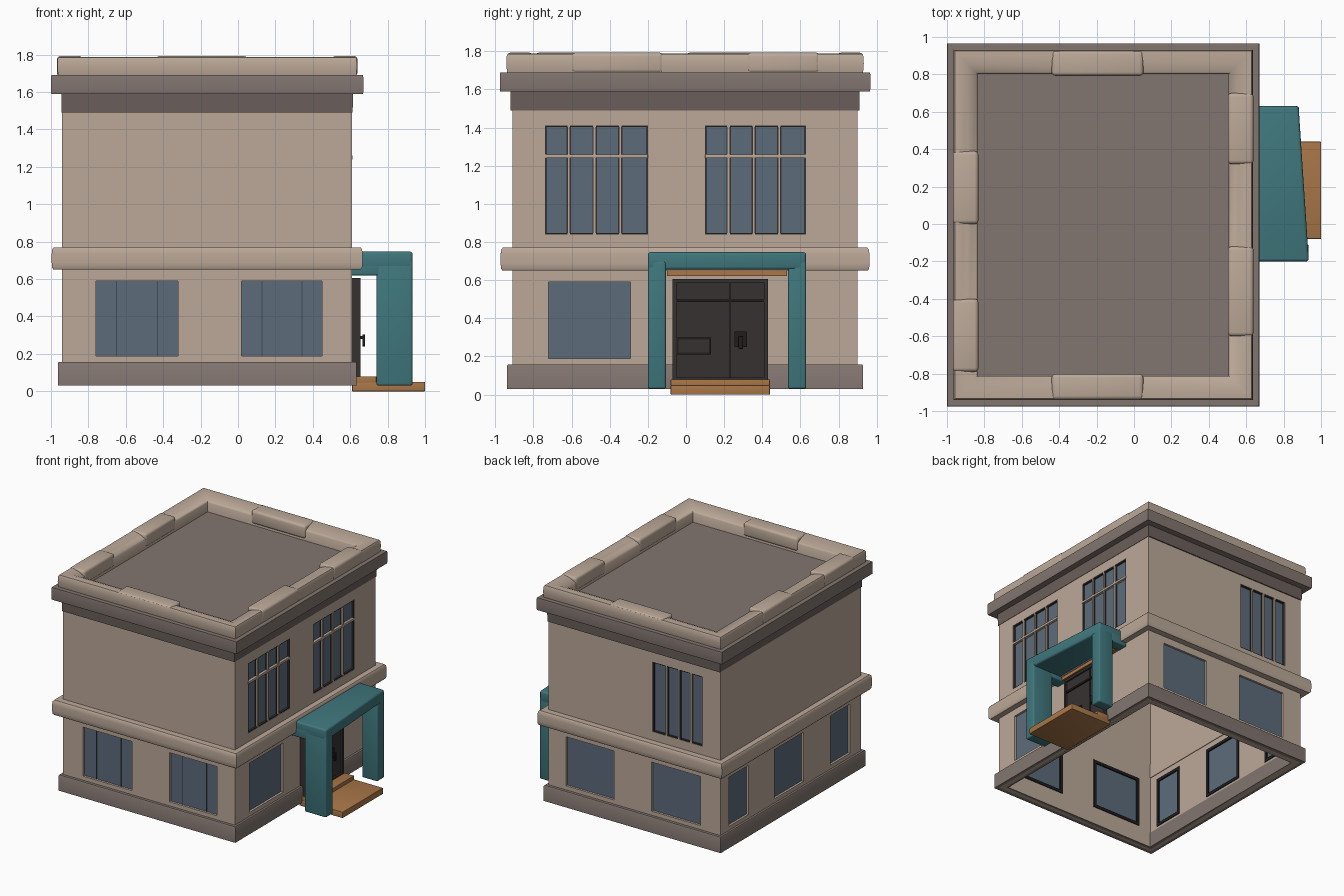
import bpy, bmesh, math

old = bpy.data.objects.get("Cube")
if old:
    bpy.data.objects.remove(old, do_unlink=True)


def material(name, r, g, b):
    m = bpy.data.materials.new(name)
    m.diffuse_color = (r, g, b, 1)
    m.use_nodes = True
    bsdf = next(n for n in m.node_tree.nodes if n.type == 'BSDF_PRINCIPLED')
    bsdf.inputs["Base Color"].default_value = (r, g, b, 1)
    bsdf.inputs["Roughness"].default_value = 0.8
    return m


TAN = material("tan_plaster", 0.5, 0.395, 0.315)
MAUVE = material("mauve_stone", 0.225, 0.18, 0.162)
SHADE = material("dark_brown_stone", 0.145, 0.115, 0.105)
GLASS = material("blue_glass", 0.108, 0.148, 0.195)
SEAM = material("dark_blue_seam", 0.05, 0.07, 0.1)
TEAL = material("teal_paint", 0.05, 0.185, 0.205)
WOOD = material("orange_wood", 0.4, 0.185, 0.065)
DARK = material("dark_door", 0.038, 0.031, 0.031)
BLACK = material("black_metal", 0.014, 0.012, 0.012)

# Wall planes of the building
X0, X1, Y0, Y1 = -0.94, 0.61, -0.91, 0.9


def finish(name, bm, mat, bevel=0):
    bmesh.ops.recalc_face_normals(bm, faces=bm.faces)
    mesh = bpy.data.meshes.new(name)
    bm.to_mesh(mesh)
    bm.free()
    ob = bpy.data.objects.new(name, mesh)
    bpy.context.collection.objects.link(ob)
    if mat:
        mesh.materials.append(mat)
    bpy.ops.object.select_all(action='DESELECT')
    ob.select_set(True)
    bpy.context.view_layer.objects.active = ob
    if bevel:
        mod = ob.modifiers.new("soft_edges", 'BEVEL')
        mod.width, mod.segments = bevel, 3
        bpy.ops.object.modifier_apply(modifier=mod.name)
        bpy.ops.object.shade_smooth_by_angle(angle=math.radians(40))
    return ob


def add_prism(bm, outline, z0, z1):
    low = [bm.verts.new((x, y, z0)) for x, y in outline]
    high = [bm.verts.new((x, y, z1)) for x, y in outline]
    bm.faces.new(low[::-1])
    bm.faces.new(high)
    for i in range(len(low)):
        j = (i + 1) % len(low)
        bm.faces.new((low[i], low[j], high[j], high[i]))


def rect(x0, x1, y0, y1):
    return [(x0, y0), (x1, y0), (x1, y1), (x0, y1)]


def prism(name, outline, z0, z1, mat, bevel=0):
    bm = bmesh.new()
    add_prism(bm, outline, z0, z1)
    return finish(name, bm, mat, bevel)


def wall_rect(side, a0, a1, d0, d1):
    """Footprint along one wall; d is the distance outward from its plane."""
    return {"front": rect(a0, a1, Y0 - d1, Y0 - d0),
            "back": rect(a0, a1, Y1 + d0, Y1 + d1),
            "left": rect(X1 + d0, X1 + d1, a0, a1),
            "right": rect(X0 - d1, X0 - d0, a0, a1)}[side]


def ring(name, profile, mat):
    """Sweep a closed (outward, height) profile around the building."""
    bm = bmesh.new()
    loops = [[bm.verts.new((x, y, z)) for x, y in
              rect(X0 - d, X1 + d, Y0 - d - 0.006, Y1 + d + 0.006)] for d, z in profile]
    for k in range(len(loops)):
        a, b = loops[k], loops[(k + 1) % len(loops)]
        for i in range(4):
            j = (i + 1) % 4
            bm.faces.new((a[i], a[j], b[j], b[i]))
    finish(name, bm, mat)
    bpy.ops.object.shade_smooth_by_angle(angle=math.radians(40))


# Windows: wall, start, end, sill, head, upright bars, crossbar height
GROUND = (0.19, 0.59)
UPPER = (0.84, 1.41)
windows = [("front", -0.76, -0.32, *GROUND, 0, 0), ("front", 0.02, 0.45, *GROUND, 0, 0),
           ("back", -0.76, -0.32, *GROUND, 0, 0), ("back", 0.02, 0.45, *GROUND, 0, 0),
           ("left", -0.72, -0.29, *GROUND, 0, 0),
           ("right", -0.77, -0.52, *GROUND, 0, 0), ("right", -0.17, 0.2, *GROUND, 0, 0),
           ("right", 0.54, 0.79, *GROUND, 0, 0),
           ("left", -0.74, -0.2, *UPPER, 3, 1.25), ("left", 0.1, 0.63, *UPPER, 3, 1.25),
           ("back", -0.78, -0.33, *UPPER, 3, 0)]

# Walls: hollow shell open at the bottom, with window openings cut through
walls = prism("walls", rect(X0, X1, Y0, Y1), 0.03, 1.6, TAN)
room = prism("room_cutter", rect(X0 + 0.05, X1 - 0.05, Y0 + 0.05, Y1 - 0.05), -0.1, 1.55, None)
bm = bmesh.new()
for side, a0, a1, z0, z1, bars, cross in windows:
    add_prism(bm, wall_rect(side, a0, a1, -0.1, 0.05), z0, z1)
openings = finish("opening_cutter", bm, None)
bpy.context.view_layer.objects.active = walls
for cutter in (room, openings):
    cutter.hide_render = True
    mod = walls.modifiers.new("cut", 'BOOLEAN')
    mod.operation, mod.solver, mod.object = 'DIFFERENCE', 'EXACT', cutter
    bpy.ops.object.modifier_apply(modifier=mod.name)
    bpy.data.objects.remove(cutter, do_unlink=True)


def frame(name, side, a0, a1, z0, z1, d0, d1, w, mat):
    """Four strips around a window, lying inside its outline."""
    bm = bmesh.new()
    add_prism(bm, wall_rect(side, a0, a0 + w, d0, d1), z0, z1)
    add_prism(bm, wall_rect(side, a1 - w, a1, d0, d1), z0, z1)
    add_prism(bm, wall_rect(side, a0 + w, a1 - w, d0, d1), z0, z0 + w)
    add_prism(bm, wall_rect(side, a0 + w, a1 - w, d0, d1), z1 - w, z1)
    finish(name, bm, mat)


# Glass, frames and bars
for n, (side, a0, a1, z0, z1, bars, cross) in enumerate(windows):
    tag = f"{side}_{n}"
    prism("window_glass_" + tag, wall_rect(side, a0, a1, -0.035, -0.018), z0, z1, GLASS)
    if bars:
        frame("window_edge_" + tag, side, a0, a1, z0, z1, -0.02, -0.003, 0.008, DARK)
        for k in range(bars):
            c = a0 + (a1 - a0) * (k + 0.93) / (bars + 1)
            prism("bar_shadow_" + tag, wall_rect(side, c - 0.012, c + 0.012, -0.02, -0.012),
                  z0, z1, DARK)
            prism("window_bar_" + tag, wall_rect(side, c - 0.007, c + 0.007, -0.02, 0.0),
                  z0, z1, TAN)
        if cross:
            prism("window_crossbar_" + tag, wall_rect(side, a0, a1, -0.02, 0.003),
                  cross - 0.01, cross + 0.01, TAN, 0.003)
    else:
        frame("inner_frame_" + tag, side, a0 - 0.012, a1 + 0.012, z0 - 0.012, z1 + 0.012,
              -0.056, -0.045, 0.025, BLACK)
        if side == "front":
            for t in (0.25, 0.75):
                c = a0 + (a1 - a0) * t
                prism("glass_seam_" + tag, wall_rect(side, c - 0.003, c + 0.003, -0.02, -0.014),
                      z0, z1, SEAM)

# Plinth, storey band and cornice
ring("plinth", [(-0.055, 0.03), (0.023, 0.03), (0.023, 0.15), (0.018, 0.157), (-0.055, 0.157)], MAUVE)
ring("storey_band", [(-0.055, 0.65), (0.046, 0.65), (0.054, 0.66), (0.056, 0.69), (0.056, 0.735),
                     (0.053, 0.76), (0.045, 0.77), (-0.055, 0.77)], TAN)
ring("cornice_neck", [(-0.02, 1.49), (0.003, 1.49), (0.005, 1.6), (-0.02, 1.6)], SHADE)
ring("cornice", [(-0.08, 1.59), (0.058, 1.59), (0.06, 1.6), (0.06, 1.68), (0.058, 1.69),
                 (-0.08, 1.69)], MAUVE)

# Sunken roof deck
prism("roof_deck", rect(-0.88, 0.55, -0.85, 0.85), 1.59, 1.67, MAUVE)

# Parapet coping with a rounded top, alternate stones standing slightly proud
ring("coping", [(-0.104, 1.63), (-0.104, 1.745), (-0.095, 1.76), (-0.05, 1.78), (0.0, 1.788),
                (0.018, 1.786), (0.024, 1.775), (0.026, 1.735), (0.022, 1.685), (0.0, 1.63)], TAN)
for n, (side, a, b) in enumerate([("front", -0.44, 0.05), ("back", -0.44, 0.05),
                                  ("right", 0.0, 0.39), ("right", -0.79, -0.4),
                                  ("left", 0.32, 0.7), ("left", -0.6, -0.12)]):
    prism(f"coping_stone_{side}_{n}", wall_rect(side, a, b, -0.108, 0.029), 1.685, 1.793, TAN, 0.02)

# Entrance canopy: slanted top slab, two legs, two wall arms
prism("canopy_top", [(0.6, -0.2), (0.935, -0.2), (0.88, 0.63), (0.6, 0.63)], 0.655, 0.747, TEAL, 0.015)
for name, y0, y1, x1 in (("front", -0.2, -0.105, 0.933), ("back", 0.535, 0.63, 0.882)):
    prism(f"canopy_leg_{name}", rect(0.74, x1, y0, y1), 0.03, 0.7, TEAL, 0.012)
    prism(f"canopy_arm_{name}", rect(0.6, 0.77, y0, y1), 0.62, 0.7, TEAL, 0.008)
prism("door_header", rect(0.6, 0.65, -0.1, 0.53), 0.622, 0.658, WOOD)

# Doorstep
prism("lower_step", rect(0.61, 1.0, -0.08, 0.44), 0.0, 0.05, WOOD, 0.004)
prism("upper_step", rect(0.61, 0.74, -0.08, 0.44), 0.045, 0.08, WOOD, 0.004)

# Double door with transom, letter plate and handle
prism("door_panel", wall_rect("left", -0.07, 0.43, -0.01, 0.03), 0.07, 0.605, DARK)
frame("door_frame", "left", -0.07, 0.43, 0.07, 0.605, 0.0, 0.045, 0.02, DARK)
prism("door_seam", wall_rect("left", 0.225, 0.237, 0.02, 0.036), 0.09, 0.59, BLACK)
prism("door_transom", wall_rect("left", -0.05, 0.41, 0.02, 0.042), 0.485, 0.5, BLACK)
prism("letter_plate", wall_rect("left", -0.05, 0.13, 0.02, 0.04), 0.21, 0.3, BLACK)
prism("letter_flap", wall_rect("left", -0.04, 0.12, 0.03, 0.044), 0.22, 0.29, DARK)
prism("handle_plate", wall_rect("left", 0.255, 0.32, 0.02, 0.038), 0.25, 0.33, BLACK)
prism("handle_stem", wall_rect("left", 0.28, 0.295, 0.03, 0.065), 0.28, 0.295, BLACK)
prism("handle_grip", wall_rect("left", 0.275, 0.3, 0.055, 0.07), 0.24, 0.305, BLACK, 0.004)
